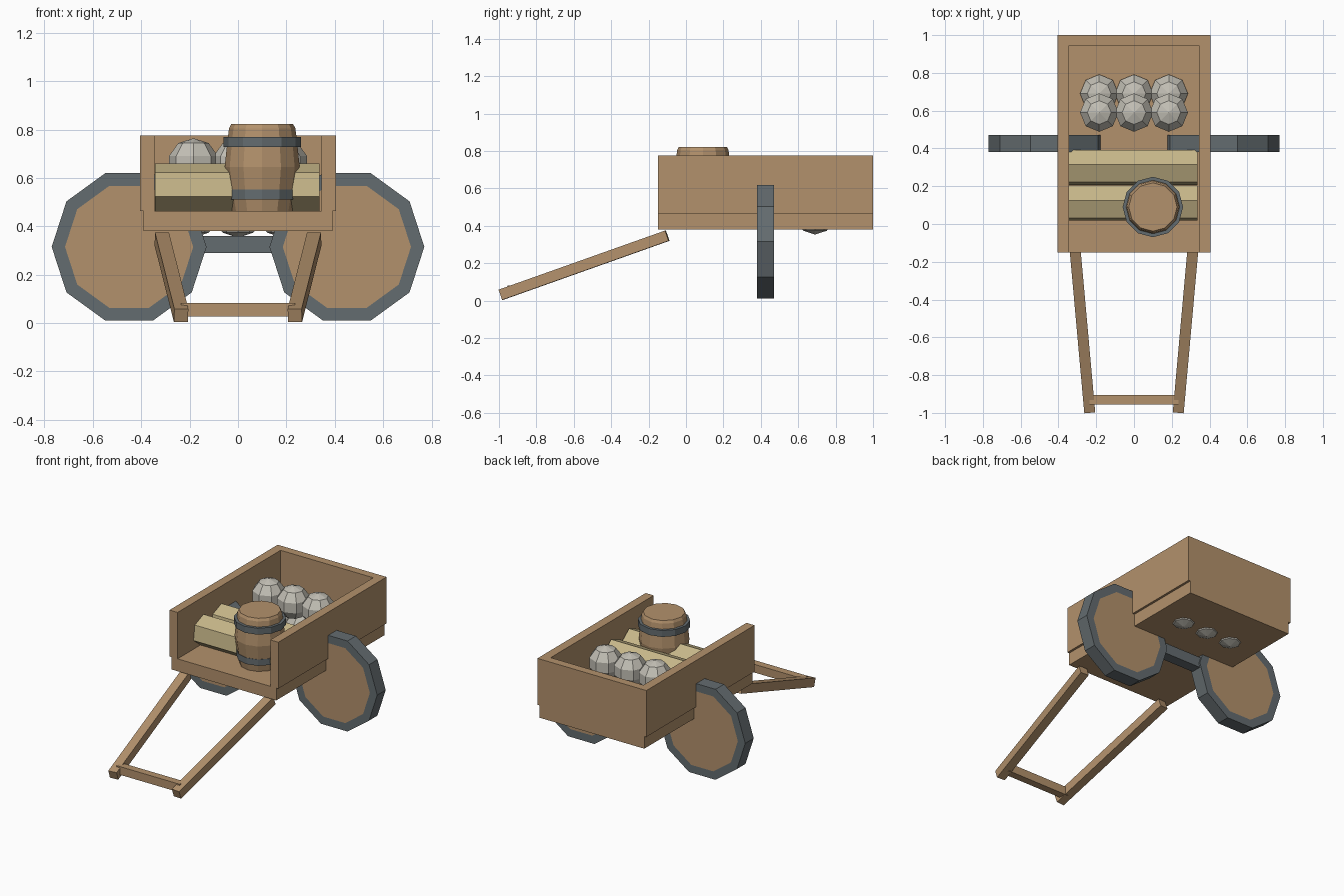
import bpy, bmesh, math
from mathutils import Vector, Matrix

if "Cube" in bpy.data.objects:
    bpy.data.objects.remove(bpy.data.objects["Cube"])


def material(name, rgb):
    m = bpy.data.materials.new(name)
    m.diffuse_color = (*rgb, 1)
    m.use_nodes = True
    m.node_tree.nodes["Principled BSDF"].inputs["Base Color"].default_value = m.diffuse_color
    return m


WOOD = material("brown wood", (0.45, 0.285, 0.15))
IRON = material("grey iron", (0.127, 0.15, 0.16))
LOG = material("pale timber", (0.57, 0.47, 0.25))
STONE = material("pale stone", (0.54, 0.52, 0.46))


def finish(name, bm, *mats):
    bmesh.ops.recalc_face_normals(bm, faces=bm.faces)
    me = bpy.data.meshes.new(name)
    bm.to_mesh(me)
    bm.free()
    for m in mats:
        me.materials.append(m)
    ob = bpy.data.objects.new(name, me)
    bpy.context.collection.objects.link(ob)
    return ob


def box(name, lo, hi, mat):
    lo, hi = Vector(lo), Vector(hi)
    bm = bmesh.new()
    bmesh.ops.create_cube(bm, size=1)
    for v in bm.verts:
        v.co = (lo + hi) / 2 + v.co * (hi - lo)
    return finish(name, bm, mat)


def beam(name, a, b, size, mat):
    """Square beam running from a to b."""
    a, b = Vector(a), Vector(b)
    d = (b - a).normalized()
    side = d.cross(Vector((0, 0, 1))).normalized()
    up = side.cross(d)
    rot = Matrix((side, d, up)).transposed()
    bm = bmesh.new()
    bmesh.ops.create_cube(bm, size=1)
    for v in bm.verts:
        v.co = (a + b) / 2 + rot @ Vector((v.co.x * size, v.co.y * (b - a).length, v.co.z * size))
    return finish(name, bm, mat)


def lathe(name, centre, profile, sides, mat):
    """Stack of rings (radius, z) around a vertical axis, capped at both ends."""
    bm = bmesh.new()
    rings = []
    for r, z in profile:
        rings.append([bm.verts.new((centre[0] + r * math.cos(2 * math.pi * i / sides),
                                    centre[1] + r * math.sin(2 * math.pi * i / sides), z))
                      for i in range(sides)])
    for a, b in zip(rings, rings[1:]):
        for i in range(sides):
            j = (i + 1) % sides
            bm.faces.new((a[i], a[j], b[j], b[i]))
    bm.faces.new(rings[0])
    bm.faces.new(rings[-1])
    return finish(name, bm, mat)


def prism(bm, ring_a, ring_b):
    """Closed prism between two matching rings; returns the end faces."""
    va = [bm.verts.new(p) for p in ring_a]
    vb = [bm.verts.new(p) for p in ring_b]
    n = len(va)
    for i in range(n):
        j = (i + 1) % n
        bm.faces.new((va[i], va[j], vb[j], vb[i]))
    return [bm.faces.new(va), bm.faces.new(vb)]


# Cart bed: floor, side walls and back wall, open at the front
box("bed_floor", (-0.39, -0.15, 0.38), (0.39, 1.0, 0.463), WOOD)
for s, tag in ((-1, "left"), (1, "right")):
    xs = sorted((s * 0.345, s * 0.405))
    box(f"{tag}_wall", (xs[0], -0.15, 0.463), (xs[1], 1.0, 0.775), WOOD)
box("back_wall", (-0.345, 0.945, 0.463), (0.345, 1.0, 0.775), WOOD)

# Wheels: ten-sided, iron rim with flush wooden discs
for s, tag in ((-1, "left"), (1, "right")):
    bm = bmesh.new()
    ring = [(s * 0.45 + 0.32 * math.cos(math.pi * i / 5), 0.315 + 0.32 * math.sin(math.pi * i / 5))
            for i in range(10)]
    ends = prism(bm, [(x, 0.38, z) for x, z in ring], [(x, 0.47, z) for x, z in ring])
    bmesh.ops.recalc_face_normals(bm, faces=bm.faces)
    bmesh.ops.inset_individual(bm, faces=ends, thickness=0.055)
    for f in ends:
        f.material_index = 1
    finish(f"{tag}_wheel", bm, IRON, WOOD)

# Axle
box("axle", (-0.3, 0.39, 0.29), (0.3, 0.46, 0.36), IRON)

# Pull handles and crossbar
for s, tag in ((-1, "left"), (1, "right")):
    beam(f"{tag}_handle", (s * 0.315, -0.1, 0.347), (s * 0.235, -0.99, 0.031), 0.058, WOOD)
box("handle_crossbar", (-0.235, -0.955, 0.027), (0.235, -0.905, 0.082), WOOD)

# Timber logs: slightly turned hexagonal prisms
for n, yc in enumerate((0.11, 0.30)):
    bm = bmesh.new()
    angles = [math.radians(38 + 60 * i) for i in range(6)]
    ring = [(yc - 0.1 * math.cos(a), 0.56 + 0.1 * math.sin(a)) for a in angles]
    prism(bm, [(-0.343, y, z) for y, z in ring], [(0.337, y, z) for y, z in ring])
    finish(f"log_{n + 1}", bm, LOG)

# Barrel with two iron hoops
C = (0.1, 0.09)
lathe("barrel", C, [(0.125, 0.463), (0.14, 0.54), (0.155, 0.645), (0.143, 0.76),
                    (0.137, 0.805), (0.128, 0.822)], 12, WOOD)
lathe("lower_hoop", C, [(0.144, 0.51), (0.144, 0.552)], 12, IRON)
lathe("upper_hoop", C, [(0.16, 0.727), (0.16, 0.77)], 12, IRON)

# Round stones: a low back row and a raised front row
for row, (y, z) in enumerate(((0.69, 0.46), (0.59, 0.657))):
    for col in range(3):
        bm = bmesh.new()
        bmesh.ops.create_uvsphere(bm, u_segments=8, v_segments=5, radius=0.107)
        bmesh.ops.translate(bm, verts=bm.verts, vec=(0.184 * (col - 1), y, z))
        finish(f"stone_{row + 1}_{col + 1}", bm, STONE)
